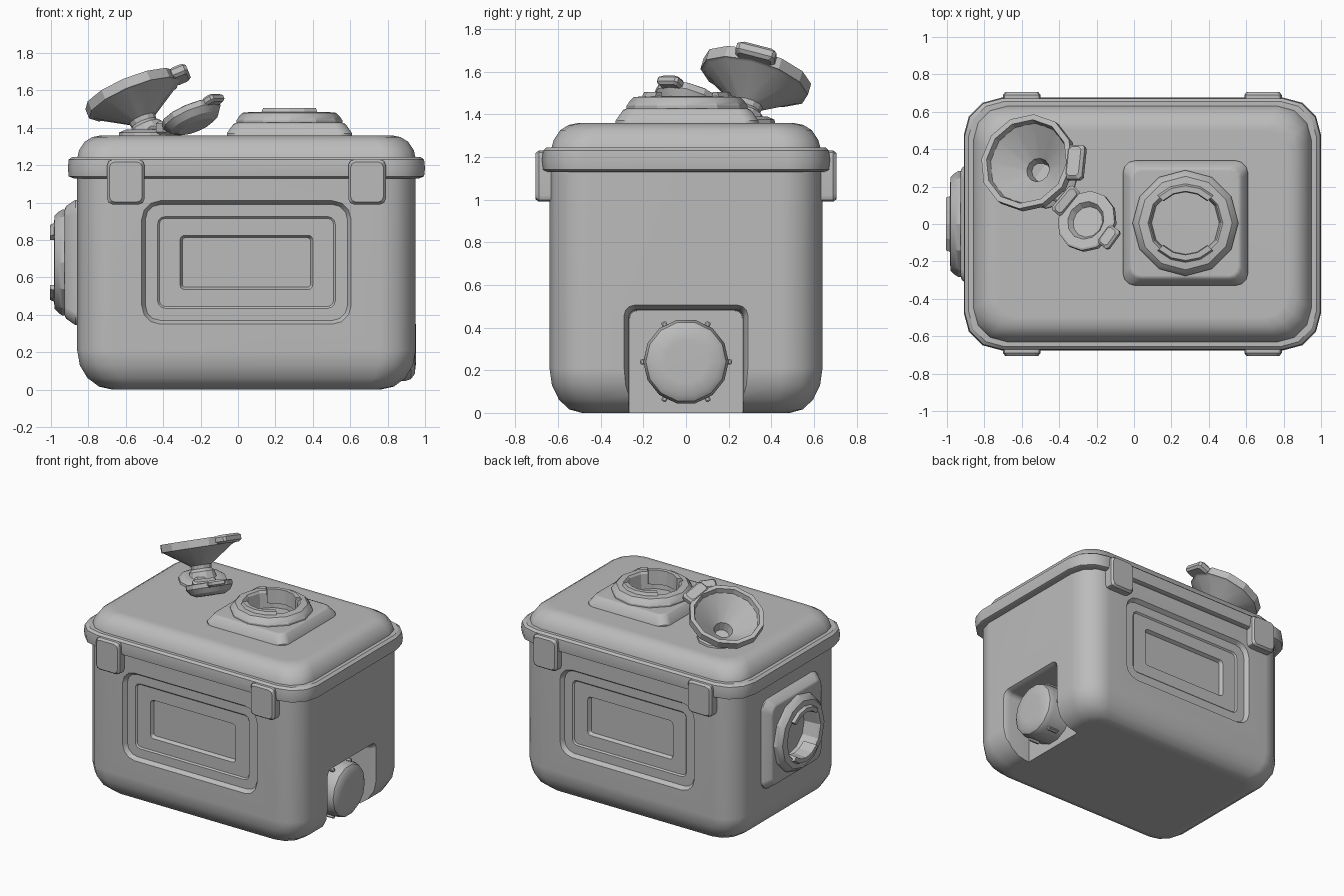
import bpy, bmesh
from math import pi, sin, cos, radians
from mathutils import Matrix, Vector

if "Cube" in bpy.data.objects:
    bpy.data.objects.remove(bpy.data.objects["Cube"])

grey = bpy.data.materials.new("plain grey")
grey.use_nodes = True
grey.diffuse_color = (0.5, 0.5, 0.5, 1)
grey.node_tree.nodes["Principled BSDF"].inputs["Base Color"].default_value = (0.5, 0.5, 0.5, 1)

CX = 0.045            # centre of the box along x
MID = 0.68            # height of side fittings
T = Matrix.Translation


def circle(r, z, n=12):
    return [(r * cos(2 * pi * i / n), r * sin(2 * pi * i / n), z) for i in range(n)]


def rrect(hx, hy, r, z, n=4):
    """Rounded rectangle, n points per corner."""
    pts = []
    for k, (sx, sy) in enumerate([(1, 1), (-1, 1), (-1, -1), (1, -1)]):
        for i in range(n):
            a = pi / 2 * (k + i / (n - 1))
            pts.append((sx * (hx - r) + r * cos(a), sy * (hy - r) + r * sin(a), z))
    return pts


def loft(name, rings, matrix=Matrix(), caps=True):
    """Skin a list of equal rings into one mesh."""
    bm = bmesh.new()
    loops = [[bm.verts.new(matrix @ Vector(p)) for p in ring] for ring in rings]
    n = len(loops[0])
    for a, b in zip(loops, loops[1:]):
        for i in range(n):
            j = (i + 1) % n
            bm.faces.new((a[i], a[j], b[j], b[i]))
    if caps:
        bm.faces.new(loops[0][::-1])
        bm.faces.new(loops[-1])
        bmesh.ops.recalc_face_normals(bm, faces=bm.faces)
    me = bpy.data.meshes.new(name)
    bm.to_mesh(me)
    bm.free()
    me.materials.append(grey)
    ob = bpy.data.objects.new(name, me)
    bpy.context.collection.objects.link(ob)
    return ob


def activate(ob):
    bpy.ops.object.select_all(action='DESELECT')
    ob.select_set(True)
    bpy.context.view_layer.objects.active = ob


def cut(ob, cutter):
    """Subtract a cutter and discard it."""
    mod = ob.modifiers.new("cut", 'BOOLEAN')
    mod.operation, mod.solver, mod.object = 'DIFFERENCE', 'EXACT', cutter
    activate(ob)
    bpy.ops.object.modifier_apply(modifier=mod.name)
    bpy.data.objects.remove(cutter)


def smooth(ob, angle=35):
    activate(ob)
    bpy.ops.object.shade_smooth_by_angle(angle=radians(angle))
    mod = ob.modifiers.new("even shading", 'WEIGHTED_NORMAL')
    mod.keep_sharp = True


def block(name, size, matrix, bevel=0.012):
    x, y, z = (s / 2 for s in size)
    return loft(name, [rrect(x - bevel, y - bevel, bevel, -z, 2), rrect(x, y, bevel, bevel - z, 2),
                       rrect(x, y, bevel, z - bevel, 2), rrect(x - bevel, y - bevel, bevel, z, 2)], matrix)


# Frames for the faces of the box; local z points outwards
def wall(turn, x=0.0, z=MID):
    return T((CX, 0, 0)) @ Matrix.Rotation(turn, 4, 'Z') @ T((x, -0.64, z)) @ Matrix.Rotation(pi / 2, 4, 'X')


def end(side, x, z):
    return T((x, 0, z)) @ Matrix(((0, 0, side, 0), (side, 0, 0, 0), (0, 1, 0, 0), (0, 0, 0, 1)))


# Box body with a rounded bottom
rings = []
for i in range(5):
    a = pi / 2 * i / 4
    d = 0.19 * (1 - sin(a))
    rings.append(rrect(0.905 - d, 0.64 - d * 0.8, 0.19 - d * 0.4, 0.21 * (1 - cos(a))))
body = loft("box_body", rings + [rrect(0.905, 0.64, 0.19, 1.2)], T((CX, 0, 0)))

# Stepped recessed panels, front and back
for turn in (0, pi):
    steps = [(0.56, 0.33, 0.1, 0.05), (0.56, 0.33, 0.1, 0.0), (0.54, 0.31, 0.08, -0.03),
             (0.475, 0.245, 0.04, -0.03), (0.465, 0.235, 0.03, -0.04),
             (0.355, 0.145, 0.025, -0.04), (0.342, 0.132, 0.015, -0.065)]
    cut(body, loft("panel_cutter", [rrect(*s) for s in steps], wall(turn)))

# Notch for the drain knob
notch = [(0.31, 0.47, 0.05, 0.2), (0.295, 0.455, 0.05, 0.02), (0.27, 0.43, 0.04, -0.03), (0.265, 0.425, 0.04, -0.2)]
cut(body, loft("notch_cutter", [rrect(*s) for s in notch], end(1, 0.94, 0.055)))
smooth(body)

# Drain knob with grip nubs
knob_frame = end(1, 0.74, 0.24)
smooth(loft("drain_knob", [circle(r, z, 14) for r, z in
                           [(0.2, 0), (0.2, 0.15), (0.188, 0.185), (0.16, 0.205), (0.1, 0.212)]], knob_frame))
for k in range(6):
    block("knob_nub", (0.03, 0.025, 0.09),
          knob_frame @ Matrix.Rotation(k * pi / 3, 4, 'Z') @ T((0.2, 0, 0.09)), 0.005)

# Lid: rim band and domed top
lid = [(0.925, 0.65, 1.13), (0.95, 0.67, 1.14), (0.955, 0.675, 1.185), (0.95, 0.67, 1.23), (0.93, 0.655, 1.245),
       (0.903, 0.63, 1.245), (0.895, 0.62, 1.28), (0.865, 0.59, 1.325), (0.825, 0.55, 1.35), (0.775, 0.5, 1.36)]
smooth(loft("lid", [rrect(hx, hy, 0.2 - (0.955 - hx) * 0.4, z) for hx, hy, z in lid], T((CX, 0, 0))))

# Four latches
for turn in (0, pi):
    for x in (-0.645, 0.645):
        latch = [(0.1, 0.12, -0.02), (0.1, 0.12, 0.05), (0.088, 0.108, 0.066)]
        smooth(loft("latch", [rrect(hx, hy, 0.03, z, 3) for hx, hy, z in latch], wall(turn, x, 1.11)), 25)


def socket(name, frame):
    """Square collar with a round bayonet mouth."""
    base = loft(name + "_base", [rrect(0.335, 0.335, 0.07, -0.02), rrect(0.335, 0.335, 0.07, 0.01),
                                 rrect(0.3, 0.3, 0.06, 0.06), rrect(0.28, 0.28, 0.05, 0.068)], frame)
    cut(base, loft("hole_cutter", [circle(0.22, -0.1), circle(0.22, 0.2)], frame))
    smooth(base)
    ring = [(0.283, 0.05), (0.283, 0.08), (0.27, 0.1), (0.25, 0.12), (0.2, 0.125), (0.19, 0.11), (0.18, -0.01)]
    smooth(loft(name + "_ring", [circle(r, z) for r, z in ring], frame, caps=False), 25)
    for mid in (pi / 2, 3 * pi / 2):
        sections = []
        for i in range(5):
            a = mid + radians(45) * (i / 2 - 1)
            sections.append([(r * cos(a), r * sin(a), z) for r, z in
                             [(0.165, 0.04), (0.21, 0.04), (0.21, 0.125), (0.2, 0.145), (0.17, 0.145)]])
        smooth(loft(name + "_lug", sections, frame), 20)


socket("top_socket", T((0.275, 0.005, 1.36)))
socket("side_socket", end(-1, CX - 0.905, MID))

# Tilted funnel on a round flange
TILT = Matrix.Rotation(radians(-36), 4, 'Z') @ Matrix.Rotation(radians(-27), 4, 'Y')
smooth(loft("funnel_flange", [circle(r, z) for r, z in [(0.17, 1.34), (0.165, 1.375), (0.13, 1.39), (0.1, 1.39)]],
            T((-0.47, 0.25, 0))), 25)
funnel_frame = T((-0.48, 0.265, 1.37)) @ TILT
profile = [(0.1, -0.02), (0.09, 0.04), (0.07, 0.06), (0.075, 0.085), (0.245, 0.2), (0.262, 0.205),
           (0.262, 0.26), (0.232, 0.26), (0.222, 0.225), (0.065, 0.09), (0.05, 0.03)]
smooth(loft("funnel", [circle(r, z) for r, z in profile], funnel_frame), 25)
block("funnel_tab", (0.1, 0.19, 0.06),
      funnel_frame @ Matrix.Rotation(radians(33), 4, 'Z') @ T((0.275, 0, 0.235)), 0.015)

# Flip cap with its tab and hinge
cap_frame = T((-0.245, 0.01, 1.455)) @ TILT
cap = [(0.1, -0.055), (0.14, -0.035), (0.165, 0), (0.165, 0.03), (0.155, 0.035), (0.105, 0.035), (0.085, 0.005)]
smooth(loft("flip_cap", [circle(r, z) for r, z in cap], cap_frame), 25)
block("cap_tab", (0.08, 0.12, 0.045), cap_frame @ T((0.165, 0, 0.02)))
hinge_frame = T((-0.365, 0.125, 1.4)) @ Matrix.Rotation(radians(-40), 4, 'Z')
block("hinge_pin", (0.07, 0.17, 0.07), hinge_frame)
block("hinge_arm", (0.22, 0.08, 0.04), hinge_frame @ T((-0.02, 0, -0.01)))
